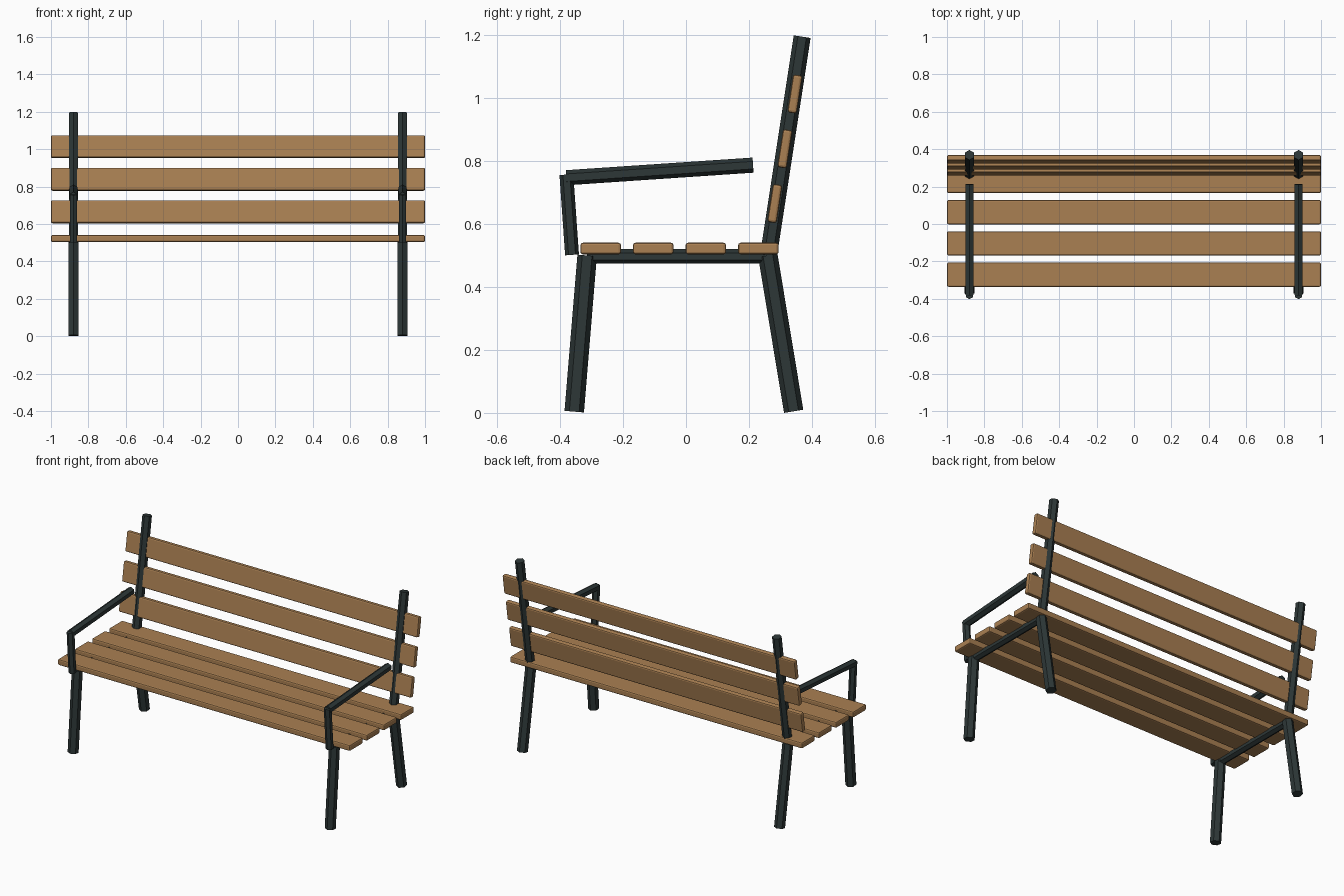
import bpy
import math
from mathutils import Vector, Matrix

if "Cube" in bpy.data.objects:
    bpy.data.objects.remove(bpy.data.objects["Cube"])


def make_material(name, color):
    mat = bpy.data.materials.new(name)
    mat.use_nodes = True
    mat.diffuse_color = color
    mat.node_tree.nodes["Principled BSDF"].inputs["Base Color"].default_value = color
    return mat


wood = make_material("warm wood", (0.40, 0.215, 0.085, 1))
iron = make_material("dark iron", (0.026, 0.038, 0.038, 1))


def bar(name, x, start, end, radius):
    """Six-sided bar between two (y, z) points, with an edge facing along the frame plane."""
    a, b = Vector((x, *start)), Vector((x, *end))
    axis = (b - a).normalized()
    side = Vector((1, 0, 0))
    turn = Matrix((side, axis.cross(side), axis)).transposed().to_4x4()
    bpy.ops.mesh.primitive_cylinder_add(vertices=6, radius=radius, depth=(b - a).length)
    obj = bpy.context.object
    obj.name = name
    obj.matrix_world = Matrix.Translation((a + b) / 2) @ turn
    obj.data.materials.append(iron)


def slat(name, y, z, width, thickness, tilt):
    """Full-length plank with softened edges."""
    bpy.ops.mesh.primitive_cube_add(size=1, location=(0, y, z), rotation=(tilt, 0, 0))
    obj = bpy.context.object
    obj.name = name
    obj.scale = (2, width, thickness)
    bpy.ops.object.transform_apply(location=False, rotation=False, scale=True)
    bevel = obj.modifiers.new("soft edges", "BEVEL")
    bevel.width = 0.008
    bevel.segments = 2
    obj.data.materials.append(wood)


# Seat and backrest planks
for i in range(4):
    slat(f"seat_slat_{i + 1}", -0.271 + 0.167 * i, 0.522, 0.129, 0.037, 0)
lean = math.atan(0.155)
for i in range(3):
    slat(f"back_slat_{i + 1}", 0.282 + 0.032 * i, 0.665 + 0.174 * i, 0.122, 0.03,
         math.pi / 2 - lean)

# Iron frame at each end
for side, x in (("left", 0.88), ("right", -0.88)):
    bar(f"{side}_front_leg", x, (-0.355, 0.004), (-0.314, 0.5), 0.031)
    bar(f"{side}_back_leg", x, (0.342, 0.005), (0.26, 0.5), 0.031)
    bar(f"{side}_seat_rail", x, (-0.315, 0.497), (0.262, 0.497), 0.023)
    bar(f"{side}_back_post", x, (0.262, 0.5), (0.369, 1.195), 0.027)
    bar(f"{side}_arm_post", x, (-0.362, 0.502), (-0.38, 0.757), 0.022)
    bar(f"{side}_armrest", x, (-0.38, 0.747), (0.213, 0.787), 0.024)
